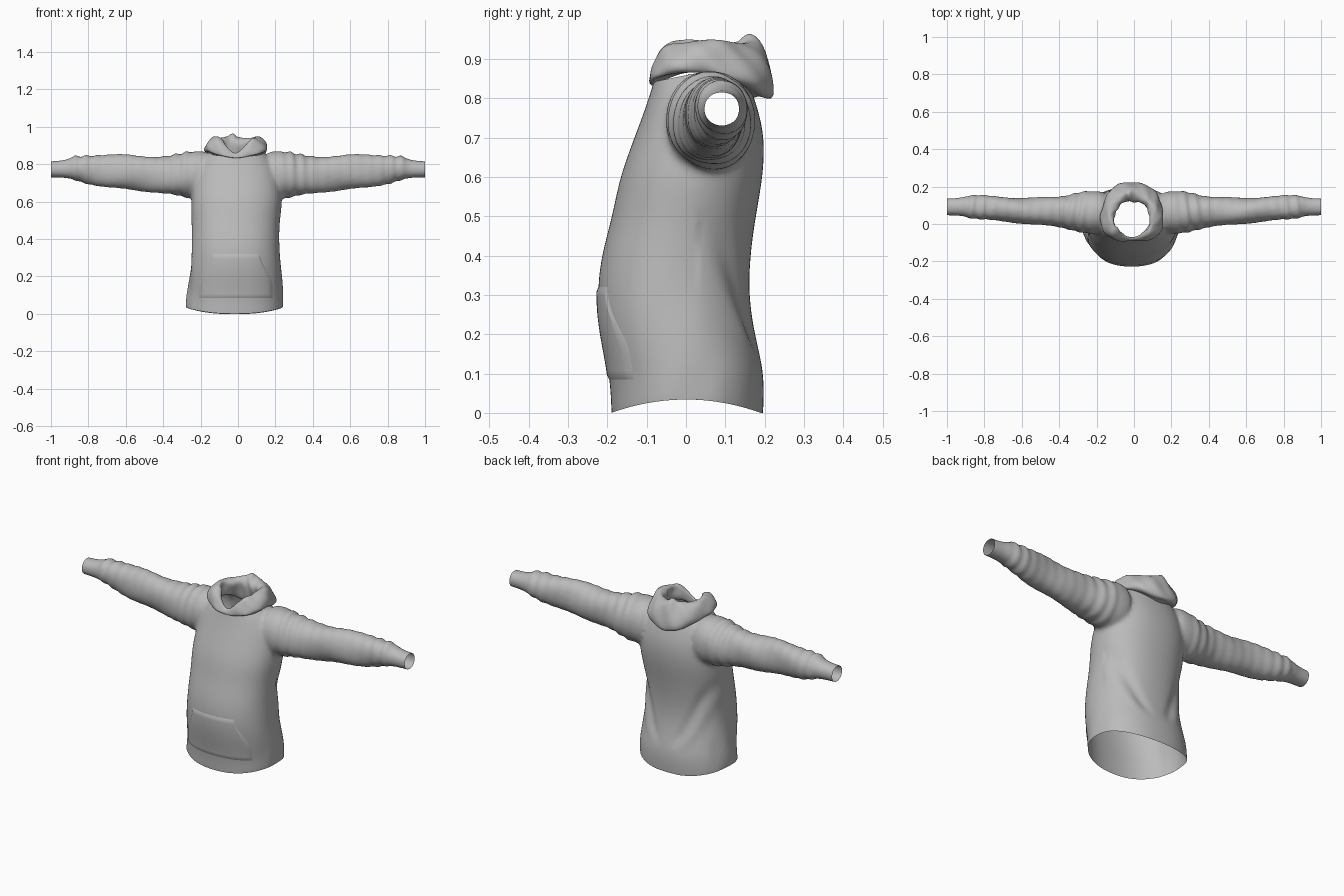
import bpy, bmesh, math
from mathutils import Vector
from mathutils.bvhtree import BVHTree

if "Cube" in bpy.data.objects:
    bpy.data.objects.remove(bpy.data.objects["Cube"])

cloth = bpy.data.materials.new("grey cloth")
cloth.diffuse_color = (0.5, 0.5, 0.5, 1)
cloth.use_nodes = True
cloth.node_tree.nodes["Principled BSDF"].inputs["Base Color"].default_value = cloth.diffuse_color


def smooth01(t):
    t = max(0.0, min(1.0, t))
    return t * t * (3 - 2 * t)


def loft(bm, rings, close=False, cap=True):
    """Skin a list of point rings with quads."""
    vs = [[bm.verts.new(p) for p in r] for r in rings]
    n = len(vs[0])
    pairs = list(zip(vs, vs[1:])) + ([(vs[-1], vs[0])] if close else [])
    for a, b in pairs:
        for i in range(n):
            j = (i + 1) % n
            bm.faces.new((a[i], a[j], b[j], b[i]))
    if cap:
        bm.faces.new(vs[0])
        bm.faces.new(vs[-1])
    bmesh.ops.recalc_face_normals(bm, faces=bm.faces)


def make(name, bm):
    me = bpy.data.meshes.new(name)
    bm.to_mesh(me)
    bm.free()
    ob = bpy.data.objects.new(name, me)
    bpy.context.collection.objects.link(ob)
    me.materials.append(cloth)
    return ob


def activate(ob):
    bpy.ops.object.select_all(action='DESELECT')
    ob.select_set(True)
    bpy.context.view_layer.objects.active = ob


def sup(v, n):
    return math.copysign(abs(v) ** (2 / n), v)


def oval(a0, a1, b0, b1, n=2.0, count=32):
    for i in range(count):
        t = 2 * math.pi * i / count
        yield ((a0 + a1) / 2 + (a1 - a0) / 2 * sup(math.cos(t), n),
               (b0 + b1) / 2 + (b1 - b0) / 2 * sup(math.sin(t), n))


# Torso sections: z, left, right, front, back
TORSO = [(-.06, -.28, .24, -.19, .195), (0, -.28, .243, -.19, .197),
         (.1, -.272, .242, -.195, .202), (.2, -.262, .237, -.217, .175),
         (.3, -.25, .226, -.228, .16), (.4, -.246, .22, -.217, .164),
         (.5, -.248, .223, -.188, .178), (.6, -.255, .238, -.17, .197),
         (.7, -.243, .23, -.132, .202), (.78, -.225, .21, -.102, .182),
         (.84, -.185, .17, -.083, .16), (.87, -.135, .12, -.077, .15),
         (.9, -.115, .1, -.075, .145), (.96, -.115, .1, -.075, .145)]
# Sleeve sections: x, bottom, top, front, back
SLEEVE = [(.13, .62, .862, -.04, .17), (.2, .61, .874, -.055, .178),
          (.28, .622, .864, -.045, .172), (.38, .642, .838, -.022, .15),
          (.5, .655, .844, -.005, .14), (.6, .664, .852, .003, .14),
          (.7, .676, .852, .012, .144), (.8, .694, .85, .022, .152),
          (.87, .71, .845, .03, .157), (.9, .722, .835, .038, .15),
          (.92, .727, .822, .043, .141), (1.0, .73, .816, .046, .136),
          (1.05, .73, .816, .046, .136)]

# Torso and sleeves fused into one cloth shell
bm = bmesh.new()
loft(bm, [[(x, y, z) for x, y in oval(l, r, f, b, 2.25)] for z, l, r, f, b in TORSO])
for s in (-1, 1):
    loft(bm, [[(s * x, y, z) for y, z in oval(f, k, b, t, 2.1)] for x, b, t, f, k in SLEEVE])
body = make("hoodie_body", bm)
activate(body)
m = body.modifiers.new("round", 'SUBSURF')
m.levels = 2
bpy.ops.object.modifier_apply(modifier=m.name)
m = body.modifiers.new("fuse", 'REMESH')
m.mode, m.voxel_size = 'VOXEL', 0.01
bpy.ops.object.modifier_apply(modifier=m.name)
m = body.modifiers.new("soften", 'SMOOTH')
m.factor, m.iterations = 0.5, 8
bpy.ops.object.modifier_apply(modifier=m.name)

bm = bmesh.new()
bm.from_mesh(body.data)


def cut(co, no, clear=True):
    bmesh.ops.bisect_plane(bm, geom=bm.verts[:] + bm.edges[:] + bm.faces[:],
                           plane_co=co, plane_no=no, clear_outer=clear)


# Open hem, cuffs and neck
cut((0, 0, 0), (0, 0, -1))
cut((1, 0, 0), (1, 0, 0))
cut((-1, 0, 0), (-1, 0, 0))
neck_co, neck_no = Vector((0, -.07, .845)), Vector((0, -.2, 1)).normalized()
cut(neck_co, neck_no, False)
bmesh.ops.delete(bm, context='FACES', geom=[
    f for f in bm.faces if abs(f.calc_center_median().x + .008) < .14
    and (f.calc_center_median() - neck_co).dot(neck_no) > 0])

# Cloth folds on sleeves and lower back, arched hem
bm.normal_update()
moves = []
for v in bm.verts:
    x, y, z = v.co
    ax, d = abs(x), 0.0
    sl = smooth01((ax - .2) / .08) * smooth01((.92 - ax) / .05)
    if sl > 0:
        up = .5 + .5 * max(0, v.normal.z)
        near = math.exp(-((ax - .3) / .09) ** 2) + math.exp(-((ax - .84) / .07) ** 2)
        d += sl * up * (.001 + .004 * near) * math.sin(ax * 105 + 14 * y + 3 * math.copysign(1, x))
        d += sl * .003 * math.sin(ax * 22 - 30 * y + 18 * z)
    if y > .03 and ax < .26 and z < .6:
        line = ax - (.06 + (z - .15) * .45)
        w = smooth01((z - .12) / .1) * smooth01((.55 - z) / .15)
        d += w * (-.008 * math.exp(-(line / .03) ** 2) + .004 * math.exp(-((line - .05) / .03) ** 2))
    lift = .034 * max(0, 1 - (y / .19) ** 2) * smooth01(1 - z / .16)
    moves.append((v, v.normal * d + Vector((0, 0, lift))))
for v, d in moves:
    v.co += d
bm.normal_update()
tree = BVHTree.FromBMesh(bm)
bm.to_mesh(body.data)
bm.free()

# Front pouch pocket laid over the belly, slanted hand openings
bm = bmesh.new()
NX, NZ = 30, 20
grid = []
for j in range(NZ + 1):
    z = .085 + .235 * j / NZ
    half = .195 - .065 * smooth01((z - .15) / .17)
    row = []
    for i in range(NX + 1):
        x = -.012 + half * (2 * i / NX - 1)
        hit, no, _, _ = tree.ray_cast(Vector((x, -1, z)), Vector((0, 1, 0)))
        rim = i in (0, NX) or j in (0, NZ)
        row.append(bm.verts.new(hit + no * (0.0005 if rim else .005)))
    grid.append(row)
for a, b in zip(grid, grid[1:]):
    for i in range(NX):
        bm.faces.new((a[i], a[i + 1], b[i + 1], b[i]))
pocket = make("front_pocket", bm)

# Hood folded down round the neck: (outward, height) profile swept round
PROFILE = [(.1, -.1), (-.05, .3), (0, .6), (-.04, .82), (.1, .98), (.3, 1.0), (.52, .92),
           (.72, .74), (.9, .5), (1.02, .22), (.97, .02), (.75, -.03), (.45, .08)]
bm = bmesh.new()
rings = []
N = 72
for i in range(N):
    a = 2 * math.pi * i / N
    t = min(a, 2 * math.pi - a)
    back = (1 - math.cos(a)) / 2
    w = .02 + .048 * smooth01(t / 1.1) + .02 * back ** 3
    crest = .858 + .088 * smooth01(t / 1.0) + .018 * math.exp(-((a - 3.3) / .13) ** 2)
    crest += .005 * math.sin(4 * a + .6)
    base = .833 + .037 * math.sin(a) ** 2 - .033 * back ** 3
    ring = []
    for k, (u, h) in enumerate(PROFILE):
        o = u * w + .005 * smooth01(t) * math.sin(5 * a + k * .9) + .003 * smooth01(t) * math.sin(11 * a - k * 1.3)
        if k in (2, 3):
            o -= .018 * back ** 4      # inner fold at the nape
        ring.append((-.01 + (.098 + o) * math.sin(a), .035 - (.105 + o) * math.cos(a),
                     base + h * (crest - base)))
    rings.append(ring)
loft(bm, rings, close=True, cap=False)
hood = make("folded_hood", bm)
m = hood.modifiers.new("round", 'SUBSURF')
m.levels = m.render_levels = 1

for ob in (body, pocket, hood):
    activate(ob)
    if ob is pocket:
        bpy.ops.object.shade_smooth_by_angle(angle=math.radians(25))
    else:
        bpy.ops.object.shade_smooth()
